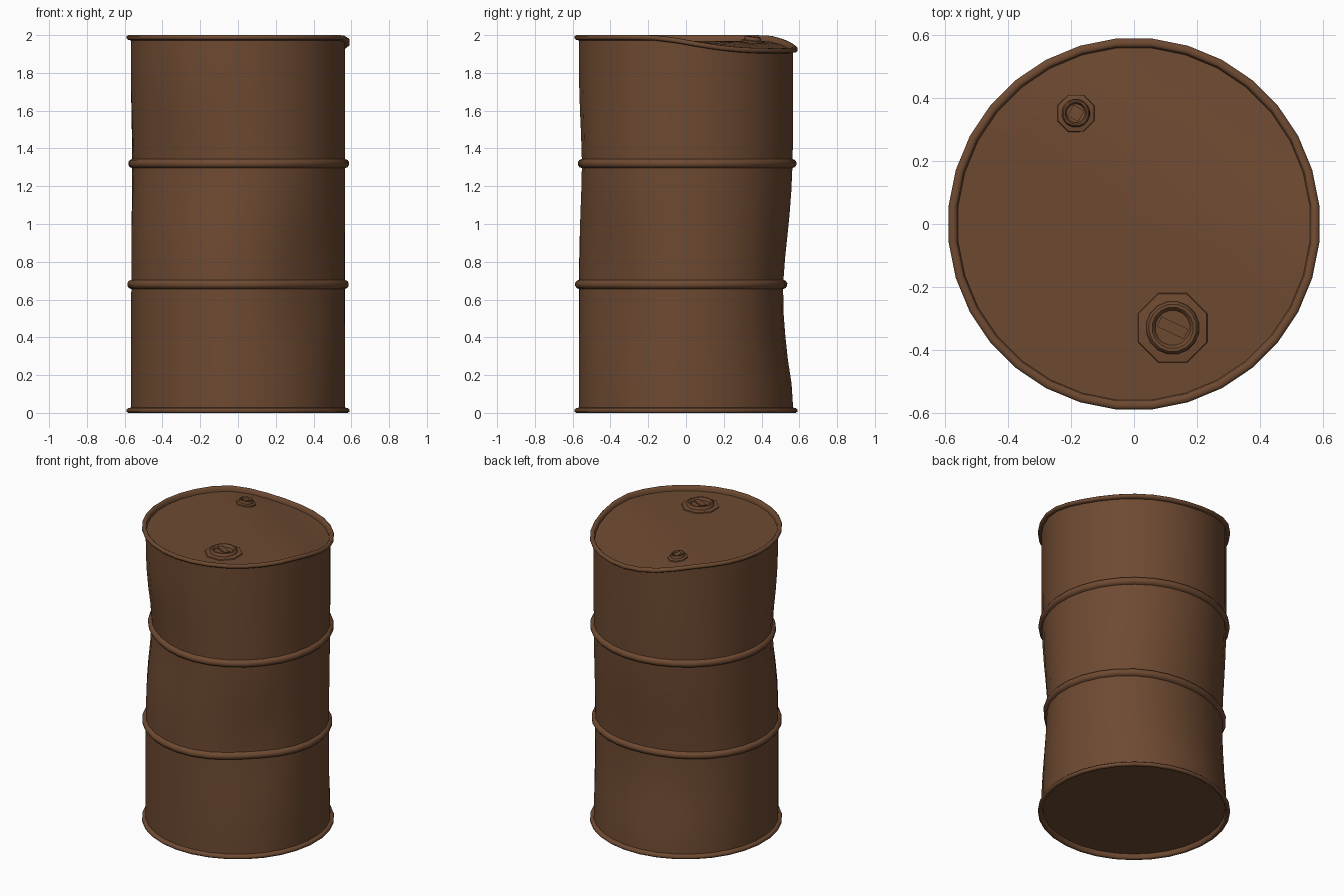
import bpy, bmesh, math
from mathutils import Matrix, Vector

if "Cube" in bpy.data.objects:
    bpy.data.objects.remove(bpy.data.objects["Cube"])

rust = bpy.data.materials.new("rusty brown")
rust.diffuse_color = (0.155, 0.068, 0.031, 1)
rust.use_nodes = True
rust.node_tree.nodes["Principled BSDF"].inputs["Base Color"].default_value = rust.diffuse_color

# Dents: direction (deg), height, depth, angular spread (deg), height spread
DENTS = [(-128, 1.32, 0.045, 30, 0.2),
         (98, 0.62, 0.058, 34, 0.3),
         (-47, 0.72, 0.04, 18, 0.25)]


def smooth(t):
    t = max(0.0, min(1.0, t))
    return t * t * (3 - 2 * t)


def crush(co):
    """Push the wall in at the dents and bend the top down at the back right."""
    x, y, z = co
    r, a = math.hypot(x, y), math.degrees(math.atan2(y, x))
    push = 0
    if r > 0.5:
        for ang, h, depth, sa, sz in DENTS:
            da = (a - ang + 180) % 360 - 180
            fade = smooth(z / 0.3) * smooth((2 - z) / 0.3)
            push += depth * fade * math.exp(-0.5 * (da / sa) ** 2 - 0.5 * ((z - h) / sz) ** 2)
    d = math.radians(58)
    t = (x * math.cos(d) + y * math.sin(d)) / 0.59
    drop = 0.07 * smooth((t - 0.2) / 0.8) * smooth((z - 1.35) / 0.6)
    k = (r - push) / r if r > 1e-6 else 1
    return Vector((x * k, y * k, z - drop))


def finish(bm, name, angle):
    for v in bm.verts:
        v.co = crush(v.co)
    bmesh.ops.recalc_face_normals(bm, faces=bm.faces)
    me = bpy.data.meshes.new(name)
    bm.to_mesh(me)
    bm.free()
    me.materials.append(rust)
    ob = bpy.data.objects.new(name, me)
    bpy.context.collection.objects.link(ob)
    bpy.ops.object.select_all(action='DESELECT')
    ob.select_set(True)
    bpy.context.view_layer.objects.active = ob
    bpy.ops.object.shade_smooth_by_angle(angle=math.radians(angle))
    return ob


def lathe(name, profile, sides, centre=(0, 0), angle=50):
    """Spin (radius, height) points round a vertical axis."""
    bm = bmesh.new()
    rings = []
    for r, z in profile:
        if r == 0:
            rings.append([bm.verts.new((*centre, z))] * sides)
            continue
        ring = []
        for i in range(sides):
            a = (i + 0.5) * math.tau / sides
            ring.append(bm.verts.new((centre[0] + r * math.cos(a), centre[1] + r * math.sin(a), z)))
        rings.append(ring)
    for lo, hi in zip(rings, rings[1:]):
        for i in range(sides):
            j = (i + 1) % sides
            bm.faces.new(list(dict.fromkeys((lo[i], lo[j], hi[j], hi[i]))))
    return finish(bm, name, angle)


def bar(name, centre, size, z, turn):
    bm = bmesh.new()
    bmesh.ops.create_cube(bm, size=1, matrix=Matrix.Translation((*centre, z))
                          @ Matrix.Rotation(math.radians(turn), 4, 'Z')
                          @ Matrix.Diagonal((*size, 1)))
    return finish(bm, name, 30)


# Drum shell: bottom, rims, wall with two rolled hoops, lid
R = 0.57


def hoop(z):
    return [(R, z - 0.024), (R + 0.013, z - 0.019), (R + 0.021, z - 0.007),
            (R + 0.021, z + 0.007), (R + 0.013, z + 0.019), (R, z + 0.024)]


def wall(z0, z1, n=5):
    return [(R, z0 + (z1 - z0) * i / n) for i in range(1, n)]


bottom_rim = [(0.562, 0.03), (0.565, 0.006), (0.572, 0), (0.585, 0), (0.592, 0.006),
              (0.592, 0.018), (0.585, 0.025), (R, 0.028)]
top_rim = [(r, 2 - z) for r, z in reversed(bottom_rim)]
discs = [0, 0.14, 0.28, 0.42, 0.5]
profile = ([(r, 0.03) for r in discs] + bottom_rim
           + wall(0.028, 0.656) + hoop(0.68)
           + wall(0.704, 1.296) + hoop(1.32)
           + wall(1.344, 1.972) + top_rim
           + [(r, 1.97) for r in reversed(discs)])
lathe("drum_shell", profile, 32)

# Filler plugs: octagonal flange, ring with a hollow, and a grip inside
for name, c, s, turn in (("large_plug", (0.123, -0.33), 1.0, -25),
                         ("small_plug", (-0.185, 0.352), 0.53, -30)):
    lathe(name + "_flange", [(0.121 * s, 1.966), (0.117 * s, 1.976), (0.085 * s, 1.981), (0, 1.981)],
          8, c, 25)
    lathe(name + "_ring", [(0.086 * s, 1.975), (0.084 * s, 1.99), (0.076 * s, 1.998),
                           (0.066 * s, 1.998), (0.06 * s, 1.992), (0.056 * s, 1.983), (0, 1.983)],
          16, c, 40)
    if s == 1:
        bar(name + "_grip", c, (0.095, 0.035, 0.012), 1.988, turn)
    else:
        bar(name + "_grip", c, (0.04, 0.04, 0.014), 1.988, turn)
